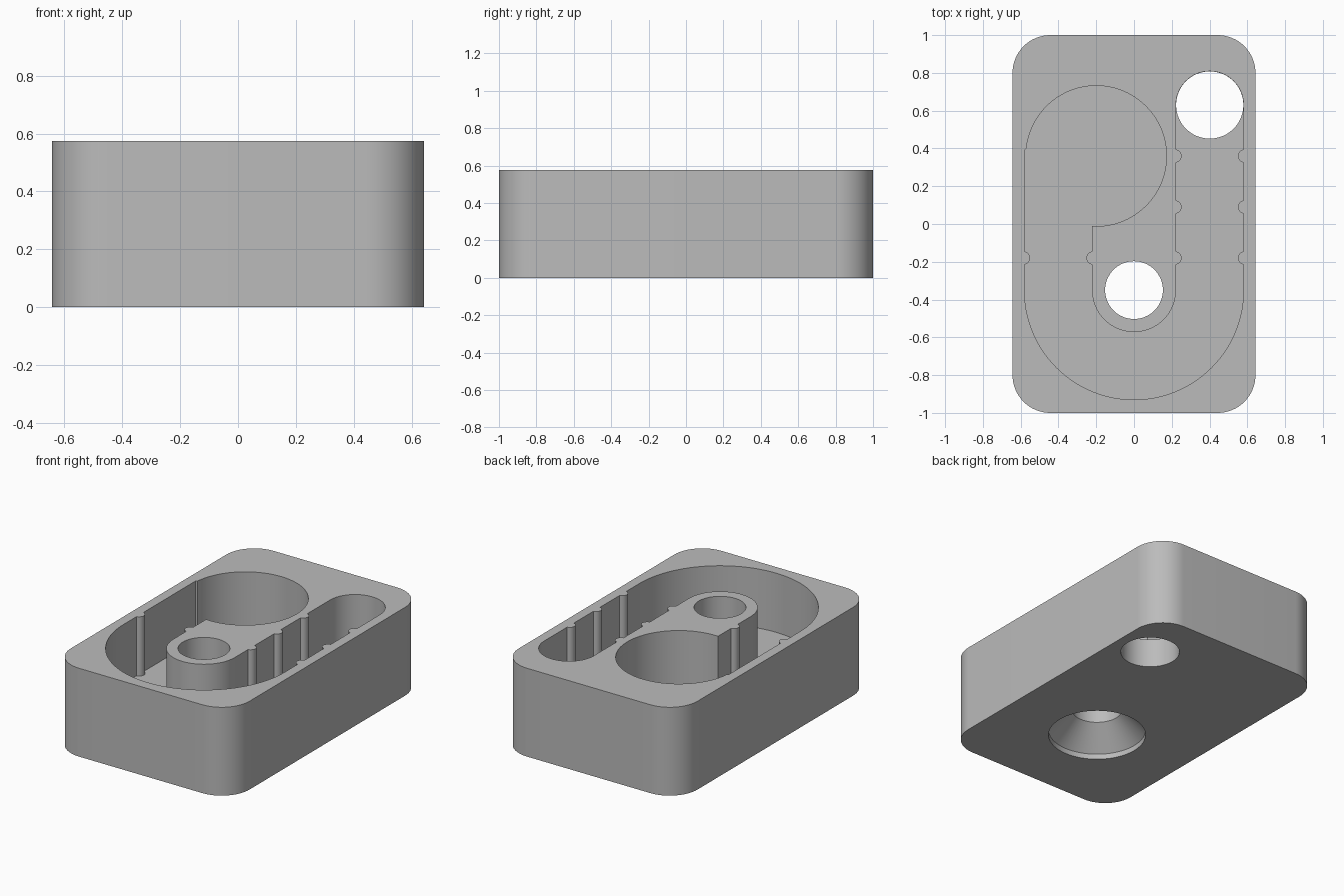
import bpy, bmesh
from math import cos, sin, pi, radians, sqrt, degrees, asin, acos

if "Cube" in bpy.data.objects:
    bpy.data.objects.remove(bpy.data.objects["Cube"])

HEIGHT, FLOOR = 0.575, 0.19
HALF_X, HALF_Y, CORNER = 0.643, 1.0, 0.2
INNER, OUTER = 0.222, 0.58            # inner and outer walls of the channel
ISLAND_Y = -0.35                      # centre of the channel's U bend
MID, HALF_W = (INNER + OUTER) / 2, (OUTER - INNER) / 2
END_Y = 0.63                          # round end of the right channel
POCKET_X, POCKET_Y, POCKET_R = -0.2, 0.36, 0.372
RIBS = (0.36, 0.09, -0.18)
RIB_R, RIB_INSET = 0.035, 0.005


def arc(cx, cy, r, start, end, n):
    """Points on an arc, angles in degrees."""
    return [(cx + r * cos(radians(start + (end - start) * i / n)),
             cy + r * sin(radians(start + (end - start) * i / n))) for i in range(n + 1)]


def rib(wall_x, y, side, going_up):
    """Small round rib that bulges from a wall towards side (+1 or -1)."""
    a = degrees(acos(RIB_INSET / RIB_R))
    pts = [(wall_x + side * (px - RIB_INSET), y + py) for px, py in arc(0, 0, RIB_R, -a, a, 10)]
    return pts if going_up else pts[::-1]


def prism(name, pts, z0, z1):
    bm = bmesh.new()
    base = bm.faces.new([bm.verts.new((x, y, z0)) for x, y in pts])
    top = bmesh.ops.extrude_face_region(bm, geom=[base])["geom"]
    bmesh.ops.translate(bm, vec=(0, 0, z1 - z0),
                        verts=[g for g in top if isinstance(g, bmesh.types.BMVert)])
    return finish(name, bm)


def turned(name, cx, cy, profile, n=64):
    """Solid of revolution from (radius, z) pairs."""
    bm = bmesh.new()
    rings = [[bm.verts.new((x, y, z)) for x, y in arc(cx, cy, r, 0, 360, n)[:-1]]
             for r, z in profile]
    for a, b in zip(rings, rings[1:]):
        for i in range(n):
            j = (i + 1) % n
            bm.faces.new((a[i], a[j], b[j], b[i]))
    bm.faces.new(rings[0])
    bm.faces.new(rings[-1])
    return finish(name, bm)


def finish(name, bm):
    bmesh.ops.recalc_face_normals(bm, faces=bm.faces)
    mesh = bpy.data.meshes.new(name)
    bm.to_mesh(mesh)
    bm.free()
    obj = bpy.data.objects.new(name, mesh)
    bpy.context.collection.objects.link(obj)
    return obj


# Rounded block
cx, cy = HALF_X - CORNER, HALF_Y - CORNER
outline = []
for sx, sy, a in ((1, 1, 0), (-1, 1, 90), (-1, -1, 180), (1, -1, 270)):
    outline += arc(sx * cx, sy * cy, CORNER, a, a + 90, 16)
block = prism("block", outline, 0, HEIGHT)

# Hooked channel: one closed outline around both legs, the bend and the round pocket
path = arc(MID, END_Y, HALF_W, 0, 180, 32)
for y in RIBS:
    path += rib(INNER, y, 1, False)
path += arc(0, ISLAND_Y, INNER, 0, -180, 40)
path += rib(-INNER, RIBS[2], -1, True)
start = -90 - degrees(asin((INNER + POCKET_X) / POCKET_R))
path += arc(POCKET_X, POCKET_Y, POCKET_R, start, 174, 80)
path += [(-OUTER, POCKET_Y + 0.03)]
path += rib(-OUTER, RIBS[2], 1, False)
path += arc(0, ISLAND_Y, OUTER, 180, 360, 64)
for y in reversed(RIBS):
    path += rib(OUTER, y, -1, True)
channel = prism("channel_cutter", path, FLOOR, HEIGHT + 0.1)

# Through hole at the channel end, and countersunk screw hole in the island
end_hole = turned("end_hole_cutter", MID, END_Y, [(HALF_W - 0.001, -0.1), (HALF_W - 0.001, FLOOR + 0.02)])
screw_hole = turned("screw_hole_cutter", 0, ISLAND_Y,
                    [(0.295, -0.1), (0.295, 0.035), (0.153, 0.177), (0.153, HEIGHT + 0.1)])

bpy.context.view_layer.objects.active = block
block.select_set(True)
for cutter in (channel, end_hole, screw_hole):
    mod = block.modifiers.new("cut", "BOOLEAN")
    mod.operation, mod.solver, mod.object = "DIFFERENCE", "EXACT", cutter
    bpy.ops.object.modifier_apply(modifier=mod.name)
    bpy.data.objects.remove(cutter)

# Colour and shading
grey = bpy.data.materials.new("grey")
grey.diffuse_color = (0.5, 0.5, 0.5, 1)
grey.use_nodes = True
grey.node_tree.nodes["Principled BSDF"].inputs["Base Color"].default_value = grey.diffuse_color
block.data.materials.clear()
block.data.materials.append(grey)
bpy.ops.object.shade_smooth_by_angle(angle=radians(30))
